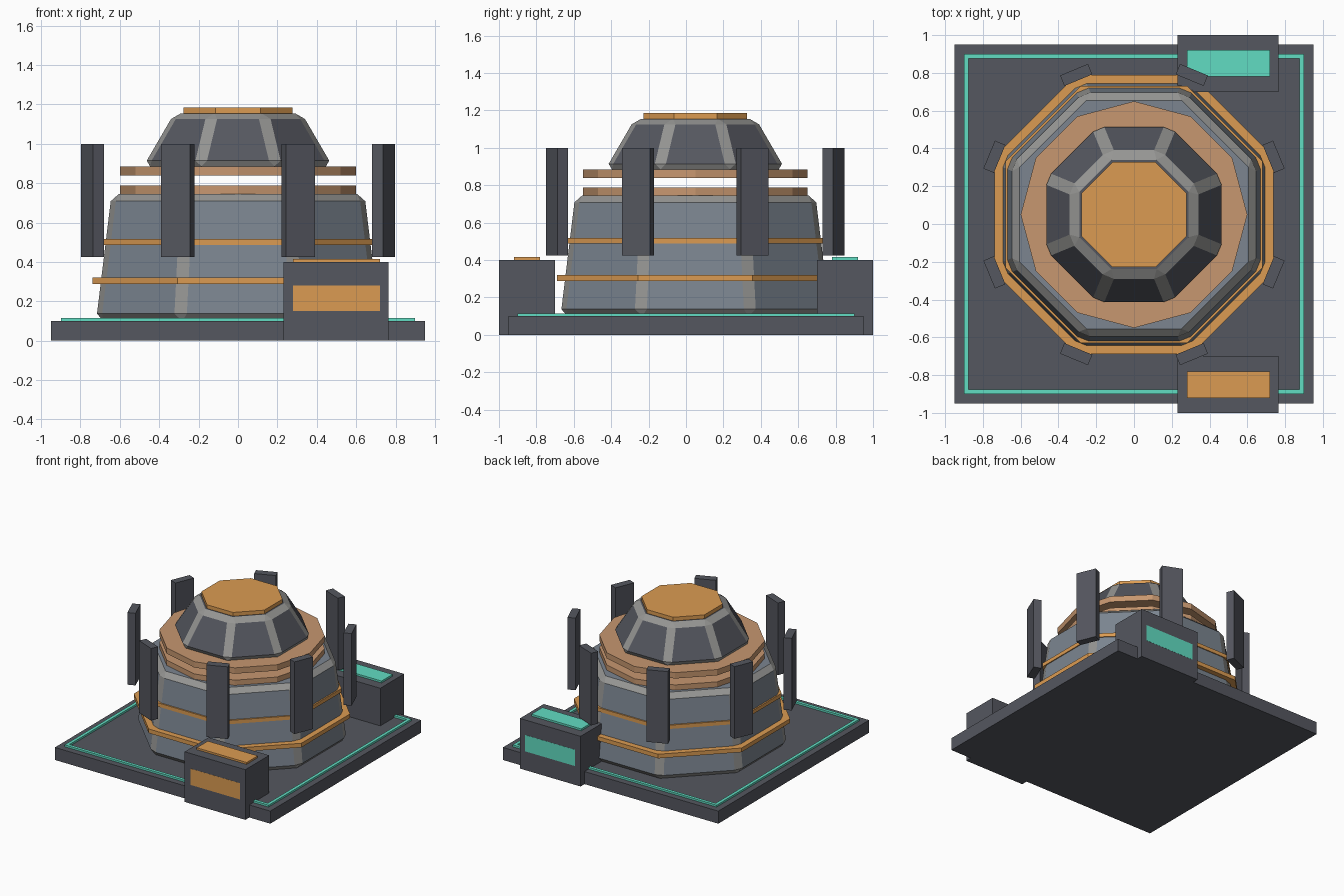
import bpy, bmesh
from math import pi, cos, sin, radians
from mathutils import Matrix

if "Cube" in bpy.data.objects:
    bpy.data.objects.remove(bpy.data.objects["Cube"])


def material(name, rgb):
    m = bpy.data.materials.new(name)
    m.diffuse_color = (*rgb, 1)
    m.use_nodes = True
    m.node_tree.nodes["Principled BSDF"].inputs["Base Color"].default_value = m.diffuse_color
    return m


DARK = material("dark_plate", (0.09, 0.095, 0.115))
SLATE = material("slate_wall", (0.20, 0.235, 0.28))
EDGE = material("worn_edge", (0.30, 0.30, 0.29))
ORANGE = material("orange_trim", (0.71, 0.33, 0.085))
COPPER = material("copper_coil", (0.57, 0.31, 0.16))
TEAL = material("teal_glow", (0.12, 0.72, 0.54))
CY = 0.05  # y position of the round core


def finish(name, bm, *mats):
    me = bpy.data.meshes.new(name)
    bm.to_mesh(me)
    bm.free()
    ob = bpy.data.objects.new(name, me)
    bpy.context.collection.objects.link(ob)
    for m in mats:
        me.materials.append(m)
    return ob


def box(name, x, y, z, mat, rot=0.0):
    """Box from (min, max) ranges, optionally turned about z at its centre."""
    bm = bmesh.new()
    bmesh.ops.create_cube(bm, size=1)
    bm.transform(Matrix.Diagonal((x[1] - x[0], y[1] - y[0], z[1] - z[0], 1)))
    ob = finish(name, bm, mat)
    ob.location = [(a[0] + a[1]) / 2 for a in (x, y, z)]
    ob.rotation_euler.z = rot
    return ob


def frustum(name, sides, r1, r2, z0, z1, mat, turn=0.0, bevel=0.0):
    """Upright prism or frustum around the core axis, with worn bevelled edges."""
    bm = bmesh.new()
    bmesh.ops.create_cone(bm, cap_ends=True, segments=sides, radius1=r1,
                          radius2=r2, depth=z1 - z0)
    bm.transform(Matrix.Rotation(turn, 4, 'Z'))
    ob = finish(name, bm, mat, EDGE)
    ob.location = (0, CY, (z0 + z1) / 2)
    if bevel:
        b = ob.modifiers.new("edge_bevel", 'BEVEL')
        b.width = bevel
        b.segments = 1
        b.limit_method = 'ANGLE'
        b.angle_limit = radians(30)
        b.material = 1
    return ob


# Base slab and glowing border
box("base_slab", (-0.95, 0.95), (-0.95, 0.95), (0, 0.1), DARK)
o, i = 0.90, 0.875
for s, side in ((-1, "front"), (1, "back")):
    box(f"border_strip_{side}", (-o, o), sorted((s * i, s * o)), (0.1, 0.115), TEAL)
for s, side in ((-1, "left"), (1, "right")):
    box(f"border_strip_{side}", sorted((s * i, s * o)), (-i, i), (0.1, 0.115), TEAL)

# Port blocks with top pads and flush outer panels
for s, side, mat in ((-1, "front", ORANGE), (1, "back", TEAL)):
    box(f"port_block_{side}", (0.23, 0.765), sorted((s * 0.7, s * 1.0)), (0, 0.4), DARK)
    box(f"port_pad_{side}", (0.28, 0.72), sorted((s * 0.78, s * 0.92)), (0.4, 0.415), mat)
    box(f"port_panel_{side}", (0.28, 0.72), sorted((s * 0.98, s * 1.001)), (0.15, 0.28), mat)

# Octagonal drum with trim bands
T = pi / 8
frustum("drum", 8, 0.78, 0.695, 0.1, 0.745, SLATE, T, 0.037)
frustum("lower_band", 8, 0.80, 0.80, 0.287, 0.32, ORANGE, T)
frustum("upper_band", 8, 0.737, 0.737, 0.487, 0.517, ORANGE, T)

# Twelve-sided coil plates
frustum("lower_coil", 12, 0.6, 0.6, 0.74, 0.787, COPPER)
frustum("upper_coil", 12, 0.6, 0.6, 0.838, 0.885, COPPER)

# Upper dome and cap
frustum("dome", 8, 0.52, 0.35, 0.885, 1.155, DARK, T, 0.034)
frustum("dome_cap", 8, 0.30, 0.30, 1.15, 1.185, ORANGE, T)

# Ring of upright fins at the octagon corners
for k in range(8):
    a = T + k * pi / 4
    cx, cy = 0.8 * cos(a), CY + 0.8 * sin(a)
    box(f"fin_{k + 1}", (cx - 0.03, cx + 0.03), (cy - 0.08, cy + 0.08), (0.425, 1.0), DARK, a)
